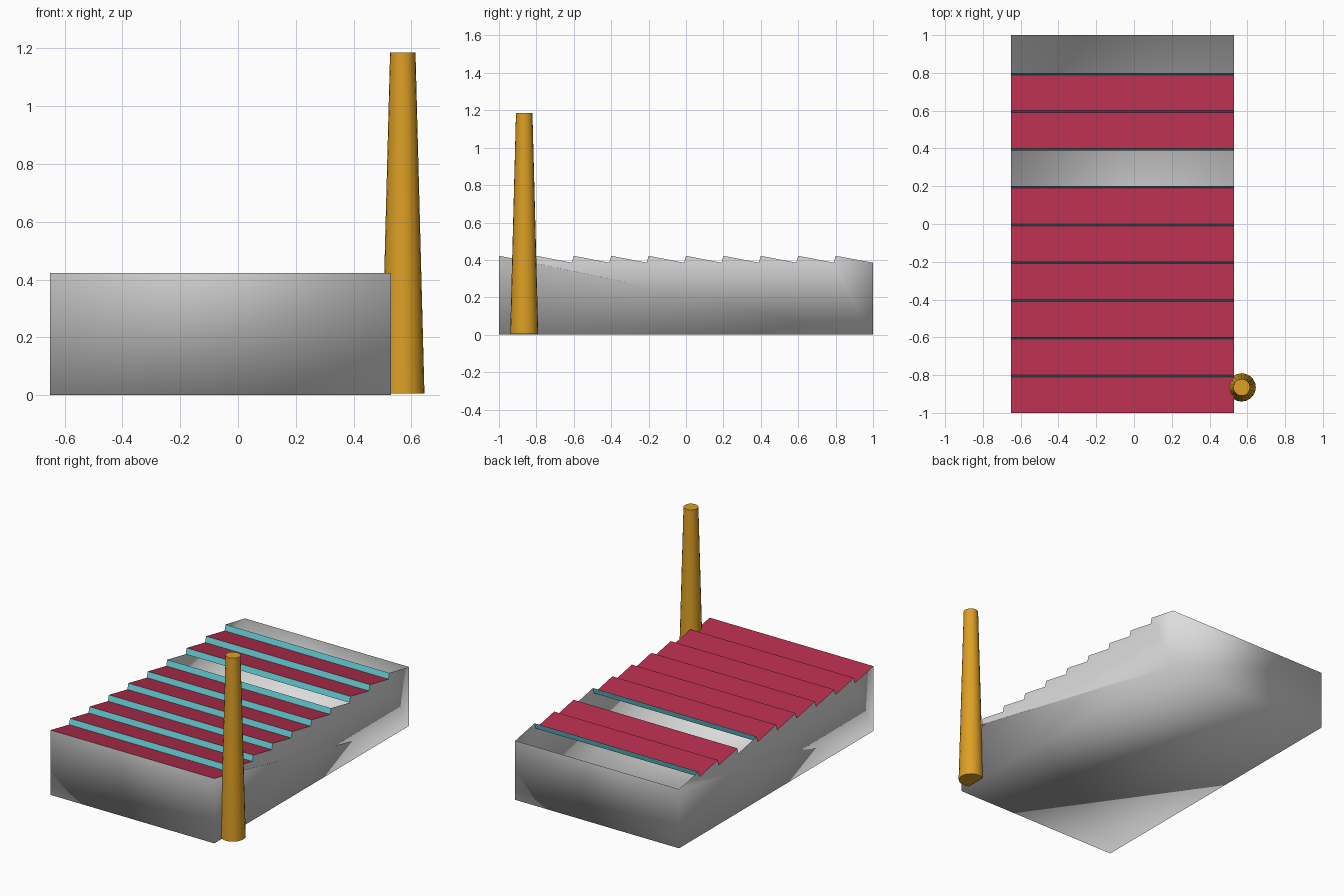
import bpy
import bmesh
import math

if "Cube" in bpy.data.objects:
    bpy.data.objects.remove(bpy.data.objects["Cube"])

# Overall sizes
LEFT, RIGHT = -0.65, 0.53
PEAK, VALLEY = 0.422, 0.385
BAY, LEAN, BAYS = 0.2, 0.01, 10
OPEN_BAYS = {6, 9}          # roof bays left uncovered


def material(name, rgb):
    m = bpy.data.materials.new(name)
    m.diffuse_color = (*rgb, 1.0)
    m.use_nodes = True
    m.node_tree.nodes["Principled BSDF"].inputs["Base Color"].default_value = m.diffuse_color
    return m


grey = material("light grey wall", (0.72, 0.72, 0.72))
red = material("crimson roof", (0.46, 0.028, 0.075))
teal = material("turquoise glass", (0.14, 0.67, 0.71))
orange = material("amber chimney", (0.72, 0.35, 0.018))


def make_object(name, bm, mat):
    mesh = bpy.data.meshes.new(name)
    bm.to_mesh(mesh)
    bm.free()
    mesh.materials.append(mat)
    ob = bpy.data.objects.new(name, mesh)
    bpy.context.collection.objects.link(ob)
    return ob


def strip(bm, a, b):
    """Full-width quad between two (y, z) profile points."""
    pts = [(LEFT, *a), (RIGHT, *a), (RIGHT, *b), (LEFT, *b)]
    bm.faces.new([bm.verts.new(p) for p in pts])


# Sawtooth profile: one peak and one valley per bay
teeth = []
for i in range(BAYS):
    y = -1 + i * BAY
    end = y + BAY - (LEAN if i < BAYS - 1 else 0)
    teeth.append(((y, PEAK), (end, VALLEY)))

# Walls and floor: an open-topped smooth shell with sawtooth gables
bm = bmesh.new()
profile = [(-1, 0)] + [p for tooth in teeth for p in tooth] + [(1, 0)]
left = [bm.verts.new((LEFT, *p)) for p in profile]
right = [bm.verts.new((RIGHT, *p)) for p in profile]
bm.faces.new(left[::-1])
bm.faces.new(right)
for a, b in ((0, 1), (-2, -1), (-1, 0)):       # front, back, floor
    bm.faces.new((left[a], left[b], right[b], right[a]))
left_face, right_face, front, back, floor = list(bm.faces)
for f, out in ((left_face, (-1, 0, 0)), (right_face, (1, 0, 0)),
               (front, (0, -1, 0)), (back, (0, 1, 0)), (floor, (0, 0, -1))):
    f.normal_update()
    if sum(n * o for n, o in zip(f.normal, out)) < 0:
        f.normal_flip()
    f.smooth = True
make_object("walls", bm, grey)

# Sloping roof panels
bm = bmesh.new()
for i, (top, low) in enumerate(teeth):
    if i not in OPEN_BAYS:
        strip(bm, top, low)
make_object("roof_panels", bm, red)

# Steep glazed strips between bays
bm = bmesh.new()
for (_, low), (top, _) in zip(teeth, teeth[1:]):
    strip(bm, low, top)
make_object("skylights", bm, teal)

# Tapered chimney at the front right corner
bottom, height = 0.005, 1.18
bpy.ops.mesh.primitive_cone_add(vertices=20, radius1=0.075, radius2=0.044,
                                depth=height,
                                location=(0.57, -0.865, bottom + height / 2))
chimney = bpy.context.object
chimney.name = "chimney"
chimney.data.materials.append(orange)
bpy.ops.object.shade_smooth_by_angle(angle=math.radians(30))
